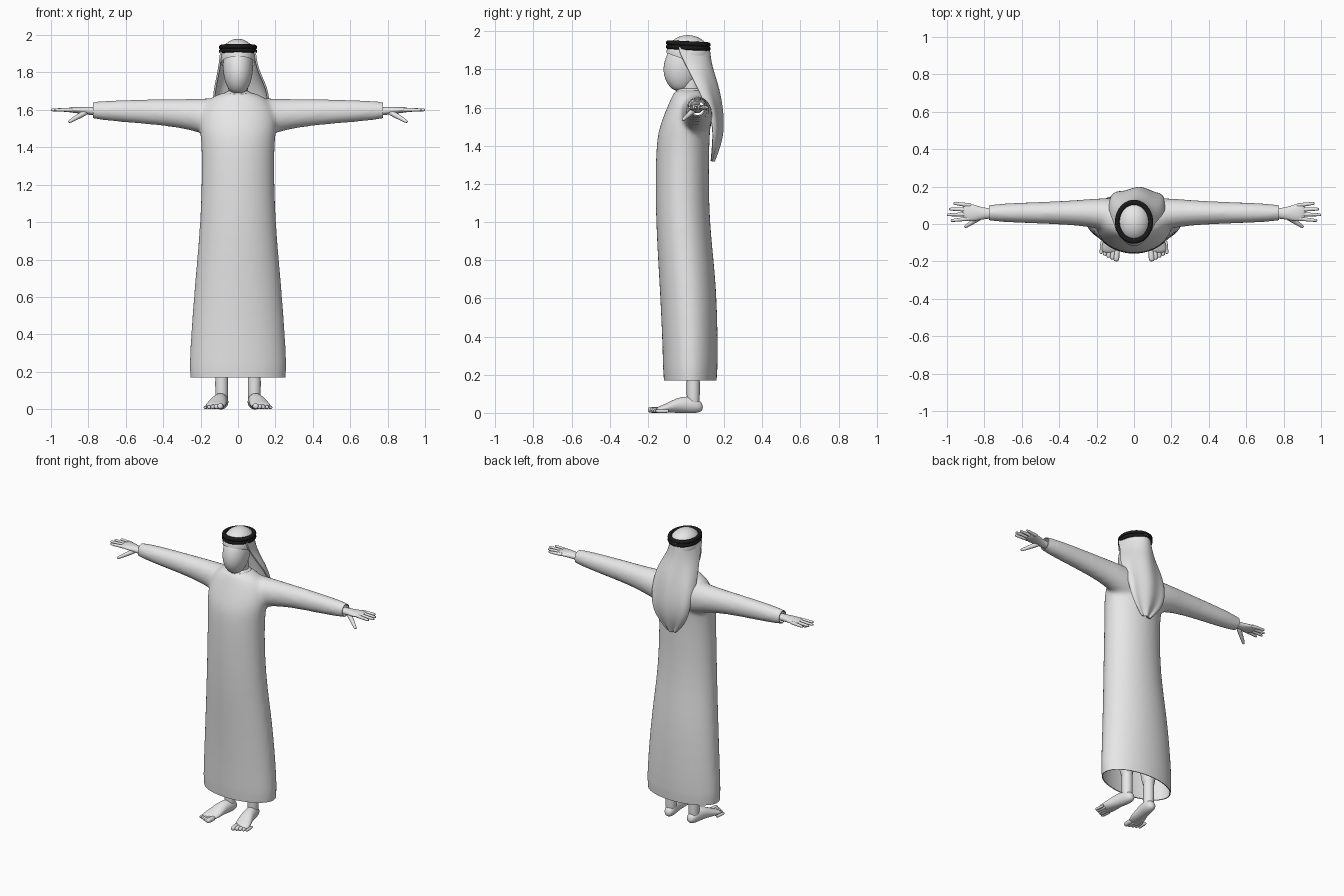
import bpy
import bmesh
from math import sin, cos, pi, radians
from mathutils import Matrix, Vector

cube = bpy.data.objects.get("Cube")
if cube:
    bpy.data.objects.remove(cube)

parts = []


def make_material(name, value):
    material = bpy.data.materials.new(name)
    material.use_nodes = True
    colour = (value, value, value, 1)
    material.diffuse_color = colour
    shader = material.node_tree.nodes["Principled BSDF"]
    shader.inputs["Base Color"].default_value = colour
    return material


white = make_material("off white", 0.8)
black = make_material("black cord", 0.01)


def register(name, obj, material):
    obj.name = name
    obj.data.materials.append(material)
    parts.append(obj)


def add_object(name, bm):
    bmesh.ops.recalc_face_normals(bm, faces=bm.faces)
    mesh = bpy.data.meshes.new(name)
    bm.to_mesh(mesh)
    bm.free()
    obj = bpy.data.objects.new(name, mesh)
    bpy.context.collection.objects.link(obj)
    register(name, obj, white)
    return obj


def modify(obj, kind, **settings):
    """Add one modifier and bake it into the mesh."""
    modifier = obj.modifiers.new(kind.lower(), kind)
    for key, value in settings.items():
        setattr(modifier, key, value)
    graph = bpy.context.evaluated_depsgraph_get()
    mesh = bpy.data.meshes.new_from_object(obj.evaluated_get(graph))
    obj.modifiers.clear()
    obj.data = mesh


def trim(bm, point, normal):
    """Cut away everything behind a plane."""
    geometry = bm.verts[:] + bm.edges[:] + bm.faces[:]
    bmesh.ops.bisect_plane(bm, geom=geometry, plane_co=point, plane_no=normal, clear_inner=True)


def bridge(bm, rings):
    for low, high in zip(rings, rings[1:]):
        for i in range(len(low) - 1):
            bm.faces.new((low[i], low[i + 1], high[i + 1], high[i]))


def add_loft(bm, axis, rows, sides=16):
    """Capped loft of ellipses; a row is position, two centres, two radii."""
    rings = []
    for position, centre_u, centre_v, radius_u, radius_v in rows:
        ring = []
        for k in range(sides):
            angle = 2 * pi * k / sides
            point = [centre_u + radius_u * cos(angle), centre_v + radius_v * sin(angle)]
            point.insert("xyz".index(axis), position)
            ring.append(bm.verts.new(point))
        rings.append(ring + ring[:1])
    bridge(bm, rings)
    for ring in (rings[0], rings[-1]):
        bm.faces.new(ring[:-1])


def loft(name, axis, rows):
    bm = bmesh.new()
    add_loft(bm, axis, rows)
    obj = add_object(name, bm)
    modify(obj, "SUBSURF", levels=2)
    return obj


def limb(name, start, end, start_radius, end_radius):
    """Tapered round-ended tube between two points."""
    start, end = Vector(start), Vector(end)
    length = (end - start).length
    cap = min(0.2, end_radius / length / 2)
    rows = []
    for t, scale in ((0, 0.6), (cap, 1), (0.5, 1), (1 - cap, 1), (1, 0.6)):
        radius = scale * (start_radius + (end_radius - start_radius) * t)
        rows.append((t * length, 0, 0, radius, radius))
    obj = loft(name, "z", rows)
    turn = (end - start).to_track_quat("Z", "Y").to_matrix().to_4x4()
    obj.data.transform(Matrix.Translation(start) @ turn)


def upright(rows):
    """Turn height, half width, front and back into loft rows."""
    return [(z, 0, (front + back) / 2, width, (back - front) / 2)
            for z, width, front, back in rows]


# Robe: body and sleeves fused, then trimmed open at hem and cuffs
body = upright([
    (0, 0.27, -0.12, 0.16), (0.3, 0.26, -0.12, 0.17), (0.7, 0.23, -0.14, 0.16),
    (1, 0.2, -0.16, 0.12), (1.4, 0.19, -0.16, 0.12), (1.5, 0.21, -0.14, 0.13),
    (1.6, 0.2, -0.1, 0.13), (1.67, 0.15, -0.07, 0.11), (1.7, 0.06, -0.05, 0.08)])
sleeve = [(0.1, 0.04, 1.55, 0.1, 0.12), (0.2, 0.06, 1.57, 0.08, 0.09),
          (0.4, 0.06, 1.59, 0.06, 0.07), (0.9, 0.06, 1.6, 0.05, 0.05)]
bm = bmesh.new()
add_loft(bm, "z", body, sides=32)
add_loft(bm, "x", [(-row[0], *row[1:]) for row in reversed(sleeve)] + sleeve)
robe = add_object("robe", bm)
modify(robe, "SUBSURF", levels=2)
modify(robe, "REMESH", mode="VOXEL", voxel_size=0.012)
modify(robe, "SMOOTH", factor=0.5, iterations=10)
bm = bmesh.new()
bm.from_mesh(robe.data)
trim(bm, (0, 0, 0.17), (0, 0, 1))
for side in (-1, 1):
    trim(bm, (side * 0.775, 0, 0), (-side, 0, 0))
bm.to_mesh(robe.data)
bm.free()
modify(robe, "SOLIDIFY", thickness=0.006)

# Collar, neck and head
limb("collar", (0, 0.02, 1.66), (0, 0.02, 1.705), 0.08, 0.07)
limb("neck", (0, 0.03, 1.6), (0, 0.02, 1.8), 0.055, 0.055)
loft("head", "z", upright([
    (1.685, 0.03, -0.06, 0), (1.72, 0.06, -0.1, 0.05), (1.78, 0.08, -0.124, 0.08),
    (1.85, 0.084, -0.117, 0.1), (1.93, 0.07, -0.08, 0.1)]))

# Headcloth: domed cap with a sloping rim
bm = bmesh.new()
bmesh.ops.create_uvsphere(
    bm, u_segments=32, v_segments=20, radius=0.1,
    matrix=Matrix.Translation((0, 0.01, 1.88)) @ Matrix.Diagonal((0.94, 1.14, 1, 1)))
trim(bm, (0, -0.1, 1.885), (0, 0.35, 1))
add_object("headcloth_cap", bm)

# Headcloth: long sheet wrapped round the back, ending in a rounded tip
half_widths = (0.09, 0.1, 0.14, 0.15, 0.14, 0.12, 0.03)
side_edges = (-0.05, 0, 0.05, 0.1, 0.14, 0.14, 0.13)
back_edges = (0.12, 0.13, 0.16, 0.18, 0.19, 0.18, 0.14)
bm = bmesh.new()
rings = []
columns = 16
for row, (width, edge, back) in enumerate(zip(half_widths, side_edges, back_edges)):
    fold = 0.008 if row > 1 else 0
    ring = []
    for k in range(columns + 1):
        angle = pi * (k / columns - 0.5)
        depth = back - edge + fold * sin(5 * angle + 1)
        ring.append(bm.verts.new((width * sin(angle) + fold * 2,
                                  edge + depth * cos(angle), 1.92 - row / 10)))
    rings.append(ring)
bridge(bm, rings)
drape = add_object("headcloth_drape", bm)
modify(drape, "SUBSURF", levels=2)
modify(drape, "SOLIDIFY", thickness=0.01, offset=0)

# Head cord: two stacked loops, higher at the front
for name, height in (("lower_head_cord", 1.914), ("upper_head_cord", 1.935)):
    bpy.ops.mesh.primitive_torus_add(
        major_radius=0.089, minor_radius=0.013,
        location=(0, 0.012, height), rotation=(-0.05, 0, 0))
    cord = bpy.context.object
    cord.scale.y = 1.15
    register(name, cord, black)

# Left hand with four fingers and a thumb
loft("left_hand", "x", [
    (0.7, 0.06, 1.59, 0.03, 0.025), (0.8, 0.055, 1.595, 0.026, 0.022),
    (0.86, 0.06, 1.6, 0.05, 0.018), (0.92, 0.065, 1.6, 0.045, 0.012)])
fingers = {"index": 0.98, "middle": 1, "ring": 0.99, "little": 0.965}
for i, (finger, tip) in enumerate(fingers.items()):
    y = 0.03 + 0.023 * i
    splay = 0.008 * (i - 1.5)
    limb(f"left_{finger}_finger", (0.87, y, 1.6), (tip, y + splay, 1.6), 0.012, 0.008)
limb("left_thumb", (0.81, 0.045, 1.59), (0.905, -0.017, 1.535), 0.017, 0.009)

# Left trouser leg, ankle and foot with five toes
limb("left_trouser_leg", (0.088, 0.037, 0.18), (0.09, 0, 0.9), 0.047, 0.08)
limb("left_ankle", (0.087, 0.038, 0.02), (0.088, 0.038, 0.3), 0.036, 0.034)
loft("left_foot", "y", [
    (0.09, 0.085, 0.03, 0.02, 0.02), (0.05, 0.085, 0.04, 0.04, 0.045),
    (-0.03, 0.1, 0.045, 0.04, 0.045), (-0.1, 0.115, 0.025, 0.056, 0.025),
    (-0.16, 0.13, 0.015, 0.05, 0.014)])
for i in range(5):
    x = 0.09 + 0.02 * i
    tip = 0.01 * i - 0.2
    radius = 0.016 - i / 600
    limb(f"left_toe_{i + 1}", (x, tip + 0.07, radius), (x + 0.006, tip, radius), radius, radius)

# Right limbs mirror the left ones
for source in [part for part in parts if part.name.startswith("left_")]:
    twin = source.copy()
    twin.data = source.data.copy()
    twin.data.transform(Matrix.Scale(-1, 4, (1, 0, 0)))
    twin.data.flip_normals()
    twin.name = source.name.replace("left", "right")
    bpy.context.collection.objects.link(twin)
    parts.append(twin)

# Smooth shading with sharp cloth rims
bpy.ops.object.select_all(action="DESELECT")
for part in parts:
    part.select_set(True)
bpy.context.view_layer.objects.active = robe
bpy.ops.object.shade_smooth_by_angle(angle=radians(45))
